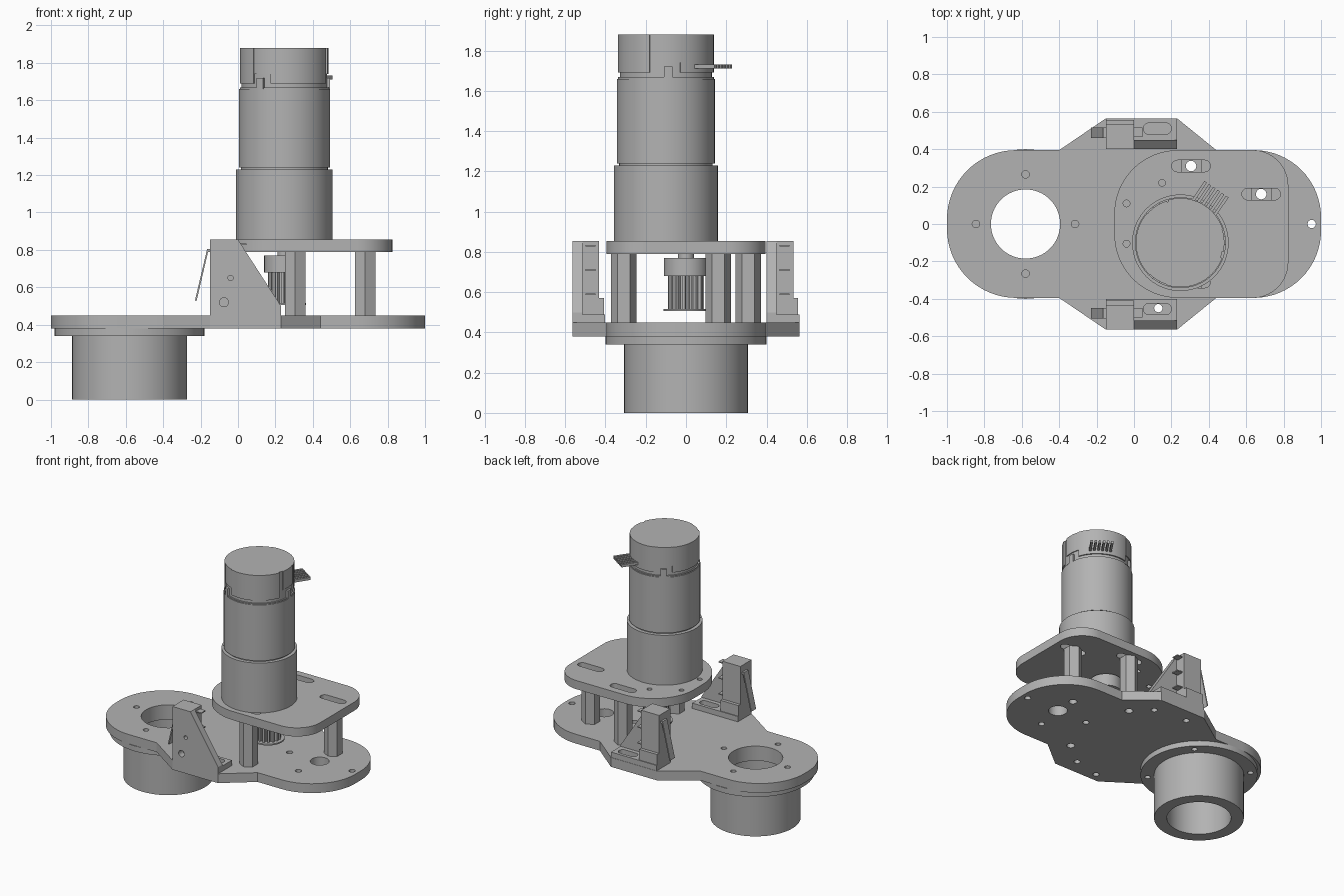
import bpy, bmesh
from math import sin, cos, pi, radians
from mathutils import Matrix

if "Cube" in bpy.data.objects:
    bpy.data.objects.remove(bpy.data.objects["Cube"])

grey = bpy.data.materials.new("machined grey")
COLOUR = (0.45, 0.45, 0.45, 1)
grey.diffuse_color = COLOUR
grey.use_nodes = True
grey.node_tree.nodes["Principled BSDF"].inputs["Base Color"].default_value = COLOUR


def arc(x, y, r, a0, a1, n=16):
    return [(x + r * cos(radians(a0 + (a1 - a0) * i / n)),
             y + r * sin(radians(a0 + (a1 - a0) * i / n))) for i in range(n + 1)]


def circle(x, y, r, n=32, start=0):
    return arc(x, y, r, start, start + 360, n)[:-1]


def slot(x, y, half, r):
    return arc(x + half - r, y, r, -90, 90) + arc(x - half + r, y, r, 90, 270)


def sector(x, y, r0, r1, a0, a1):
    return arc(x, y, r1, a0, a1, 24) + arc(x, y, r0, a1, a0, 24)


def solid(name, loops, lo, hi, upright=False, turn=None):
    """Extrude an outline with holes along z, or along y when upright."""
    curve = bpy.data.curves.new(name, 'CURVE')
    curve.dimensions = '2D'
    curve.fill_mode = 'BOTH'
    curve.extrude = (hi - lo) / 2
    for loop in loops:
        s = curve.splines.new('POLY')
        s.points.add(len(loop) - 1)
        s.use_cyclic_u = True
        for p, (x, y) in zip(s.points, loop):
            p.co = (x, y, 0, 1)
    helper = bpy.data.objects.new(name + "_outline", curve)
    bpy.context.collection.objects.link(helper)
    bpy.context.view_layer.update()
    mesh = bpy.data.meshes.new_from_object(
        helper.evaluated_get(bpy.context.evaluated_depsgraph_get()))
    bpy.data.objects.remove(helper)
    mid = (lo + hi) / 2
    if upright:
        mesh.transform(Matrix.Translation((0, mid, 0)) @ Matrix.Rotation(pi / 2, 4, 'X'))
    else:
        mesh.transform(Matrix.Translation((0, 0, mid)))
    if turn:
        mesh.transform(turn)
    bm = bmesh.new()
    bm.from_mesh(mesh)
    bmesh.ops.remove_doubles(bm, verts=bm.verts, dist=1e-5)
    bmesh.ops.recalc_face_normals(bm, faces=bm.faces)
    bm.to_mesh(mesh)
    bm.free()
    mesh.materials.clear()
    mesh.materials.append(grey)
    mesh.name = name
    obj = bpy.data.objects.new(name, mesh)
    bpy.context.collection.objects.link(obj)
    bpy.ops.object.select_all(action='DESELECT')
    obj.select_set(True)
    bpy.context.view_layer.objects.active = obj
    bpy.ops.object.shade_smooth_by_angle(angle=radians(25))
    return obj


def rect(x0, x1, y0, y1):
    return [(x0, y0), (x1, y0), (x1, y1), (x0, y1)]


def box(name, x0, x1, y0, y1, z0, z1):
    return solid(name, [rect(x0, x1, y0, y1)], z0, z1)


def mirrored(half):
    """Close an upper half outline with its reflection in the x axis."""
    return half + [(x, -y) for x, y in reversed(half)]


SOCKET = -0.58
POSTS = [(0.305, 0.31), (0.305, -0.31), (0.68, 0.16)]

# Base plate with its wings and holes
outline = mirrored(arc(-0.63, 0.025, 0.37, 180, 90) +
                   [(-0.4, 0.395), (-0.15, 0.565), (0.23, 0.565), (0.44, 0.395)] +
                   arc(0.64, 0.035, 0.36, 90, 0))
holes = [circle(SOCKET, 0, 0.185, 64), circle(0.68, 0, 0.065)]
holes += [circle(SOCKET + 0.265 * cos(k * pi / 2), 0.265 * sin(k * pi / 2), 0.02) for k in range(4)]
holes += [circle(x, y, 0.028) for x, y in POSTS]
holes += [circle(x, y, 0.022) for x, y in
          [(0.95, 0), (0.43, 0), (0.65, -0.21), (0.13, -0.45), (-0.08, -0.5), (-0.08, 0.46), (0.18, 0.43)]]
solid("base_plate", [outline] + holes, 0.38, 0.45)

# Socket under the base plate
screws = [circle(SOCKET + 0.353 * cos(pi / 4 + k * pi / 2), 0.353 * sin(pi / 4 + k * pi / 2), 0.02)
          for k in range(4)]
solid("socket_flange", [circle(SOCKET, 0, 0.4, 64), circle(SOCKET, 0, 0.185, 64)] + screws, 0.34, 0.38)
solid("socket_tube", [circle(SOCKET, 0, 0.307, 64), circle(SOCKET, 0, 0.22, 64)], 0, 0.34)

# Motor plate on hexagonal posts
outline = mirrored(arc(0.235, 0.055, 0.34, 180, 90) + arc(0.635, 0.205, 0.19, 90, 0))
holes = [slot(x, y, 0.103, 0.031) for x, y in POSTS]
holes += [circle(x, y, 0.018) for x, y in [(0.15, 0.22), (-0.04, 0.11), (-0.04, -0.105)]]
solid("motor_plate", [outline] + holes, 0.79, 0.855)
for x, y in POSTS:
    solid("hex_post", [circle(x, y, 0.063, 6, 30), circle(x, y, 0.028)], 0.45, 0.79)

# Toothed pulley on the output shaft
PX = 0.25
teeth = [(PX + r * cos(a), r * sin(a)) for k in range(16)
         for a, r in [((k + f) * pi / 8, q) for f, q in
                      [(0, 0.07), (0.35, 0.07), (0.5, 0.09), (0.85, 0.09)]]]
solid("pulley_teeth", [teeth], 0.515, 0.68)
solid("pulley_flange", [circle(PX, 0, 0.113)], 0.505, 0.515)
solid("pulley_hub", [circle(PX, 0, 0.11)], 0.68, 0.77)
solid("output_shaft", [circle(PX, 0, 0.04)], 0.77, 0.8)

# Gearbox and motor
MX, MY = 0.248, -0.1
for name, r, lo, hi in [("gearbox", 0.258, 0.855, 1.23), ("motor_neck", 0.232, 1.23, 1.24),
                        ("motor_can", 0.243, 1.24, 1.66), ("motor_rim", 0.238, 1.66, 1.668),
                        ("end_cap_core", 0.229, 1.668, 1.88)]:
    solid(name, [circle(MX, MY, r, 72)], lo, hi)

# End cap shells, recessed panels and latch tabs
for a in (3, 123, 237):
    solid("cap_shell", [sector(MX, MY, 0.225, 0.238, a + 15, a + 103)], 1.69, 1.88)
    solid("cap_panel", [sector(MX, MY, 0.225, 0.235, a - 15, a + 15)], 1.74, 1.88)
    solid("cap_tab", [sector(MX, MY, 0.225, 0.243, a - 5, a + 5)], 1.66, 1.72)

# Row of connector pins leaving the end cap
pin_turn = Matrix.Translation((MX, MY, 0)) @ Matrix.Rotation(radians(56), 4, 'Z')
for k in range(6):
    y = (k - 2.5) * 0.028
    solid("connector_pin", [rect(0.18, 0.345, y - 0.008, y + 0.008)], 1.712, 1.732, turn=pin_turn)

# Two limit switch brackets, facing the same way
for y in (-0.565, 0.4):
    web = [(-0.15, 0.45), (0.23, 0.45), (0.23, 0.5), (0, 0.855), (-0.15, 0.855)]
    solid("bracket_web", [web, circle(-0.075, 0.52, 0.024), circle(-0.04, 0.65, 0.014)],
          y, y + 0.05, upright=True)
    solid("bracket_foot", [rect(-0.15, 0.23, y + 0.05, y + 0.163), slot(0.125, y + 0.11, 0.075, 0.03)],
          0.45, 0.49)
    box("bracket_step", -0.15, 0, y + 0.05, y + 0.157, 0.49, 0.57)
    box("switch_body", -0.15, 0, y + 0.05, y + 0.133, 0.57, 0.855)
    for z in (0.59, 0.71, 0.83):
        box("switch_terminal", 0, 0.045, y + 0.065, y + 0.115, z - 0.004, z + 0.004)
    lever = [(-0.15, 0.805), (-0.165, 0.805), (-0.23, 0.53), (-0.222, 0.525), (-0.16, 0.79), (-0.15, 0.79)]
    solid("switch_lever", [lever], y + 0.06, y + 0.115, upright=True)
